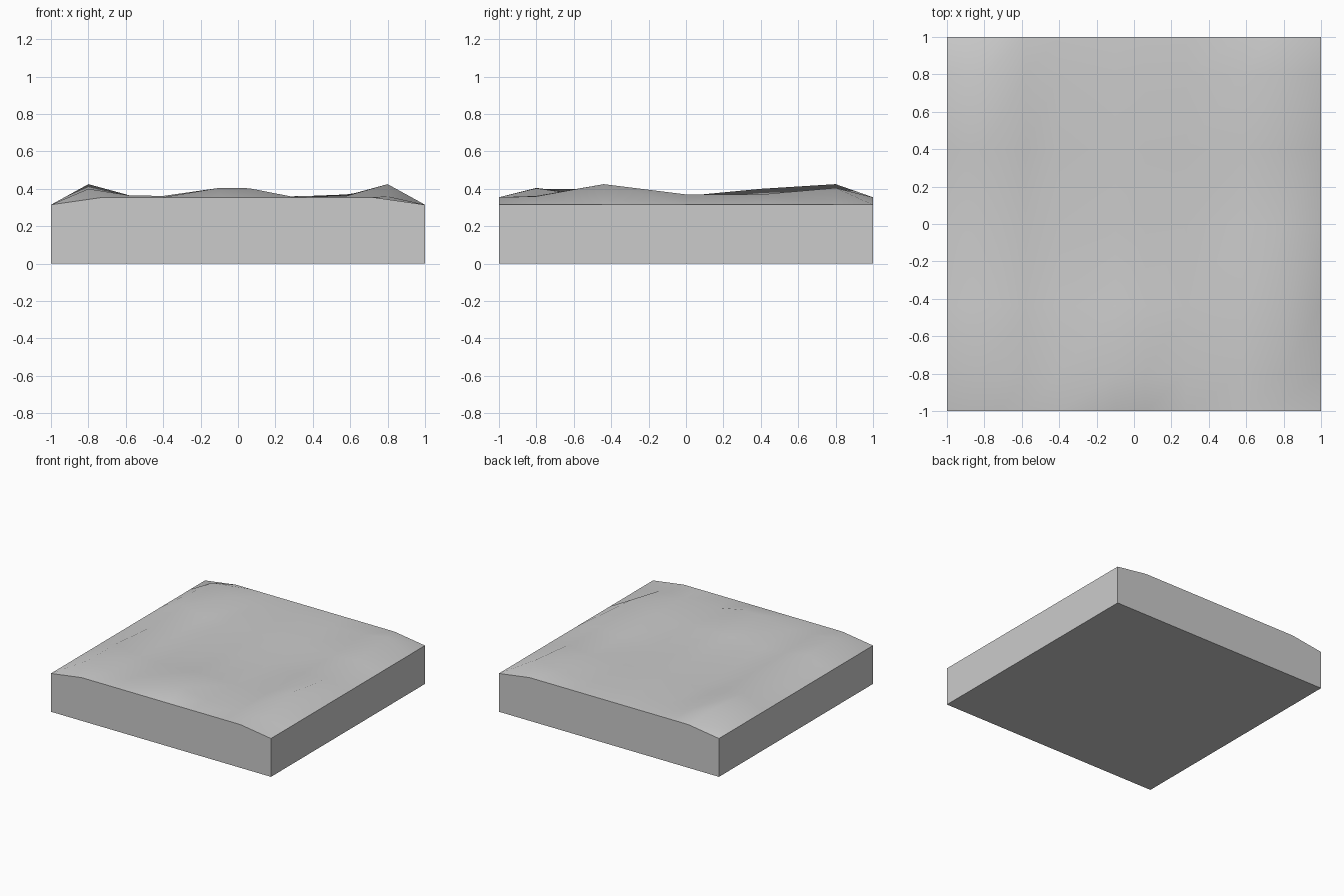
import bpy, bmesh

if "Cube" in bpy.data.objects:
    bpy.data.objects.remove(bpy.data.objects["Cube"])

# Knots and heights of the wavy upper surface (rows run front to back)
XS = [-0.8, -0.58, -0.4, -0.1, 0.06, 0.28, 0.58, 0.8]
YS = [-0.8, -0.44, 0.0, 0.4, 0.8]
H = [
    [.400, .365, .362, .405, .403, .360, .362, .360],
    [.398, .352, .345, .360, .360, .350, .365, .425],
    [.362, .348, .342, .355, .358, .348, .352, .370],
    [.400, .352, .345, .355, .358, .350, .352, .370],
    [.425, .365, .360, .366, .366, .358, .370, .405],
]
LOW, HIGH = 0.315, 0.355   # block edge heights at the corners and mid front/back

bm = bmesh.new()


def edge_row(y):
    """Front or back top edge, with sloped ends."""
    xs = [-1, -0.72] + XS[1:-1] + [0.72, 1]
    return [bm.verts.new((x, y, LOW if abs(x) == 1 else HIGH)) for x in xs]


# Upper surface: wavy centre inside a sloping border
grid = [edge_row(-1)]
for y, hs in zip(YS, H):
    pts = [(-1, LOW)] + list(zip(XS, hs)) + [(1, LOW)]
    grid.append([bm.verts.new((x, y, z)) for x, z in pts])
grid.append(edge_row(1))
for a, b in zip(grid, grid[1:]):
    for i in range(len(a) - 1):
        bm.faces.new((a[i], a[i + 1], b[i + 1], b[i]))

# Side walls and flat underside
c = [bm.verts.new((x, y, 0)) for x, y in ((-1, -1), (1, -1), (1, 1), (-1, 1))]
right = [r[-1] for r in grid]
left = [r[0] for r in grid]
bm.faces.new([c[0], c[1]] + grid[0][::-1])
bm.faces.new([c[1], c[2]] + right[::-1])
bm.faces.new([c[2], c[3]] + grid[-1])
bm.faces.new([c[3], c[0]] + left)
bm.faces.new(c[::-1])
bmesh.ops.recalc_face_normals(bm, faces=bm.faces)

mesh = bpy.data.meshes.new("ground_tile")
bm.to_mesh(mesh)
bm.free()
tile = bpy.data.objects.new("ground_tile", mesh)
bpy.context.collection.objects.link(tile)

# Smooth terrain, crisp block edges
bpy.context.view_layer.objects.active = tile
tile.select_set(True)
bpy.ops.object.shade_smooth_by_angle(angle=0.55)
